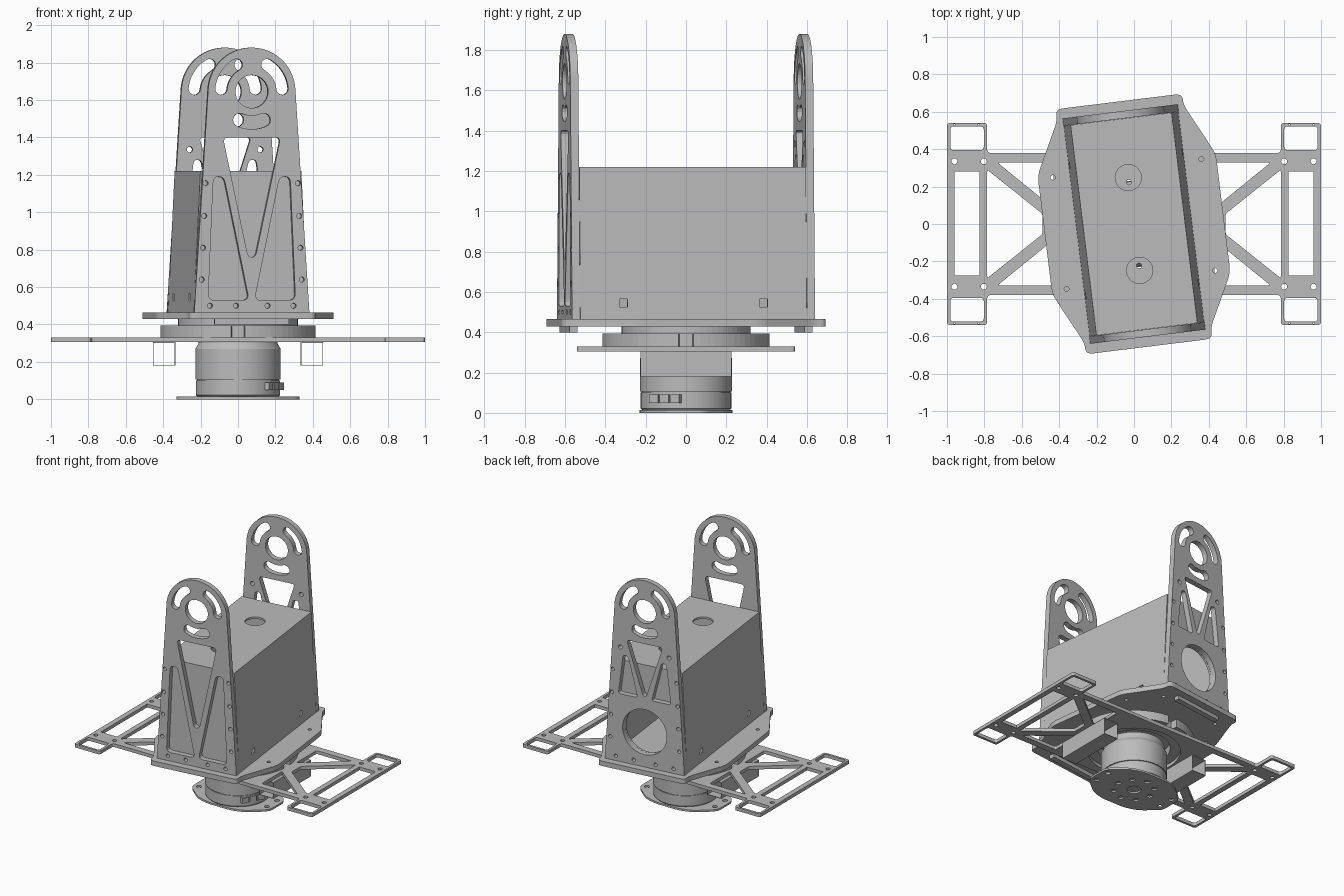
import bpy, math
from math import sin, cos, pi, radians
from mathutils import Matrix

if "Cube" in bpy.data.objects:
    bpy.data.objects.remove(bpy.data.objects["Cube"])

grey = bpy.data.materials.new("machined_grey")
grey.use_nodes = True
GREY = (0.5, 0.5, 0.5, 1)
grey.diffuse_color = GREY
grey.node_tree.nodes["Principled BSDF"].inputs["Base Color"].default_value = GREY

TURN = Matrix.Rotation(radians(7), 4, 'Z')      # upper yoke is turned on its bearing
UPRIGHT = Matrix.Rotation(pi / 2, 4, 'X')       # drawing (x, y) becomes (x, z)
FLAT = Matrix.Identity(4)


# ---- 2D outline helpers ----
def arc(cx, cy, r, a0, a1, n=12):
    return [(cx + r * cos(radians(a0 + (a1 - a0) * i / n)),
             cy + r * sin(radians(a0 + (a1 - a0) * i / n))) for i in range(n + 1)]


def circle(x, y, r, n=32):
    return arc(x, y, r, 0, 360, n)[:-1]


def rect(x0, x1, y0, y1):
    return [(x0, y0), (x1, y0), (x1, y1), (x0, y1)]


def flip_x(pts):
    return [(-x, y) for x, y in pts]


def flip_y(pts):
    return [(x, -y) for x, y in pts]


def rounded(pts, r, n=4):
    """Soften each corner with a short quadratic bend."""
    out = []
    for i, (x, y) in enumerate(pts):
        ends = []
        for px, py in (pts[i - 1], pts[(i + 1) % len(pts)]):
            d = math.hypot(px - x, py - y)
            k = min(r, d * 0.45) / d
            ends.append((x + (px - x) * k, y + (py - y) * k))
        (ax, ay), (bx, by) = ends
        for j in range(n + 1):
            t = j / n
            out.append(((1 - t) ** 2 * ax + 2 * t * (1 - t) * x + t * t * bx,
                        (1 - t) ** 2 * ay + 2 * t * (1 - t) * y + t * t * by))
    return out


def arc_slot(cx, cy, r, a0, a1, w):
    """Curved slot with round ends."""
    e0, e1 = arc(cx, cy, r, a0, a1, 1)
    return (arc(cx, cy, r + w, a0, a1) + arc(*e1, w, a1, a1 + 180, 8)[1:-1]
            + arc(cx, cy, r - w, a1, a0) + arc(*e0, w, a0 + 180, a0 + 360, 8)[1:-1])


# ---- solid helpers ----
def finish(name, mesh, matrix):
    ob = bpy.data.objects.new(name, mesh)
    bpy.context.collection.objects.link(ob)
    mesh.transform(matrix)
    mesh.materials.clear()
    mesh.materials.append(grey)
    return ob


def sheet(name, outline, holes, z0, z1, matrix=FLAT):
    """Extrude an outline with holes between two heights."""
    cu = bpy.data.curves.new(name, 'CURVE')
    cu.dimensions, cu.fill_mode, cu.extrude = '2D', 'BOTH', (z1 - z0) / 2
    for pts in [outline] + holes:
        sp = cu.splines.new('POLY')
        sp.points.add(len(pts) - 1)
        for p, (x, y) in zip(sp.points, pts):
            p.co = (x, y, 0, 1)
        sp.use_cyclic_u = True
    tmp = bpy.data.objects.new(name + "_tmp", cu)
    bpy.context.collection.objects.link(tmp)
    dg = bpy.context.evaluated_depsgraph_get()
    mesh = bpy.data.meshes.new_from_object(tmp.evaluated_get(dg))
    bpy.data.objects.remove(tmp)
    for f in mesh.polygons:
        f.use_smooth = False
    return finish(name, mesh, matrix @ Matrix.Translation((0, 0, (z0 + z1) / 2)))


def lathe(name, profile, n=64):
    """Revolve (radius, z) points, closed at both ends."""
    verts = [(r * cos(2 * pi * i / n), r * sin(2 * pi * i / n), z)
             for r, z in profile for i in range(n)]
    faces = [(k * n + i, k * n + (i + 1) % n, (k + 1) * n + (i + 1) % n, (k + 1) * n + i)
             for k in range(len(profile) - 1) for i in range(n)]
    faces += [tuple(reversed(range(n))), tuple(range(len(verts) - n, len(verts)))]
    mesh = bpy.data.meshes.new(name)
    mesh.from_pydata(verts, [], faces)
    ob = finish(name, mesh, FLAT)
    bpy.context.view_layer.objects.active = ob
    ob.select_set(True)
    bpy.ops.object.shade_smooth_by_angle(angle=radians(30))
    ob.select_set(False)


# ---- upright yoke arms ----
HUB = 1.645
arm = [(-0.2, 0.40), (0.2, 0.40), (0.2, 0.465), (0.31, 0.465)] + arc(0, HUB, 0.235, 3, 177, 40) \
    + [(-0.31, 0.465), (-0.2, 0.465)]
side_slot = arc_slot(0, HUB, 0.165, 5, 60, 0.032)
head = [circle(0, HUB, 0.088), side_slot, flip_x(side_slot), arc_slot(0, HUB, 0.165, -113, -67, 0.036)]
bolts = [circle(s * (0.275 - 0.04 * (z - 0.5)), z, 0.014, 12)
         for s in (-1, 1) for z in (0.64, 0.81, 0.98, 1.155)]
bolts += [circle(x, 0.5, 0.014, 12) for x in (-0.225, -0.085, 0.085, 0.225)]

front_tri = rounded([(0.15, 1.19), (0.207, 1.19), (0.235, 0.53), (0.015, 0.53)], 0.035)
front_vee = rounded([(-0.155, 1.40), (0.155, 1.40), (0.02, 0.76), (-0.02, 0.76)], 0.03)
sheet("front_arm", arm, head + bolts + [front_vee, front_tri, flip_x(front_tri)],
      0.567, 0.607, TURN @ UPRIGHT)

port = circle(0, 0.73, 0.172, 48)
back_tri = rounded([(0.13, 1.28), (0.168, 1.28), (0.205, 0.98), (0.055, 0.98)], 0.02)
back_vee = rounded([(-0.14, 1.40), (0.14, 1.40), (0.012, 1.0), (-0.012, 1.0)], 0.025)
extra = [circle(s * 0.19, 1.335, 0.016, 12) for s in (-1, 1)]
sheet("back_arm", arm, head + bolts + extra + [port, back_vee, back_tri, flip_x(back_tri)],
      -0.607, -0.567, TURN @ UPRIGHT)

# ---- tapered housing between the arms ----
TOP, LOW, T = 1.22, 0.465, 0.015
wall = [(-0.308, LOW), (0.308, LOW), (0.272, TOP), (-0.272, TOP)]
sheet("housing_front_wall", wall, [], 0.55, 0.566, TURN @ UPRIGHT)
sheet("housing_back_wall", wall, [port], -0.566, -0.55, TURN @ UPRIGHT)
sheet("housing_lid", rect(-0.272, 0.272, -0.55, 0.55),
      [circle(0, s * 0.25, 0.07) for s in (-1, 1)], TOP - T, TOP, TURN)
lean = math.atan2(0.036, TOP - LOW)
height = math.hypot(0.036, TOP - LOW)
for s, side in ((1, "left"), (-1, "right")):
    slots = [rect(y - 0.02, y + 0.02, 0.06, 0.1) for y in (-0.35, 0.35)]
    tilt = Matrix.Translation((s * 0.308, 0, LOW)) @ Matrix.Rotation(-s * lean, 4, 'Y')
    stand = Matrix(((0, 0, s, 0), (1, 0, 0, 0), (0, 1, 0, 0), (0, 0, 0, 1)))
    sheet("housing_wall_" + side, rect(-0.55, 0.55, 0, height), slots, -T, 0, TURN @ tilt @ stand)

# ---- turning base plate ----
quarter = [(0.48, 0.32), (0.34, 0.60), (0.34, 0.66)]
half = quarter + flip_x(quarter)[::-1]
base = rounded(half + [(-x, -y) for x, y in half], 0.04)
base_holes = [circle(0, s * 0.225, 0.014, 12) for s in (-1, 1)]
base_holes += [circle(x, s * y, 0.013, 12) for s in (-1, 1)
               for x, y in ((-0.4, 0.3), (0.4, 0.3), (-0.26, 0.52), (0.26, 0.52))]
sheet("base_plate", base, base_holes, 0.428, 0.465, TURN)
bearing_holes = [circle(0, s * 0.225, 0.014, 12) for s in (-1, 1)]
sheet("bearing_disc", circle(0, 0, 0.32, 64), bearing_holes, 0.395, 0.428, TURN)

# ---- notched bearing ring ----
ring = []
for k in range(4):
    ring += arc(0, 0, 0.415, 90 * k + 5, 90 * k + 85, 16)
    ring += arc(0, 0, 0.36, 90 * k + 85, 90 * k + 95, 2)
ring_holes = [circle(0.33 * cos(a), 0.33 * sin(a), 0.013, 12)
              for a in (radians(22.5 + 45 * k) for k in range(8))]
sheet("bearing_ring", ring, [circle(0, 0, 0.25, 64)] + ring_holes, 0.33, 0.395)

# ---- wide mounting frame ----
edge = [(0.785, 0.38), (0.785, 0.54), (1.0, 0.54)]
top_edge = flip_x(edge)[::-1] + edge
frame = rounded(top_edge + flip_y(top_edge)[::-1], 0.018)
cuts = [circle(0, 0, 0.32, 64)]
pocket = rounded(rect(0.803, 0.982, 0.395, 0.522), 0.02)
gusset = rounded([(0.73, 0.328), (0.43, 0.328), (0.43, 0.085)], 0.012)
for flip in (lambda p: p, flip_x):
    cuts.append(flip(rect(0.825, 0.96, -0.275, 0.28)))
    cuts.append(flip(rounded([(0.785, 0.29), (0.785, -0.29), (0.49, -0.055), (0.49, 0.055)], 0.012)))
    for part in (pocket, gusset):
        cuts += [flip(part), flip(flip_y(part))]
    for s in (-1, 1):
        cuts += [flip(circle(x, s * 0.335, 0.016, 12)) for x in (0.803, 0.96)]
        cuts += [flip(circle(x, s * 0.531, 0.005, 8)) for x in (0.83, 0.96)]
sheet("mounting_frame", frame, cuts, 0.305, 0.33)

# ---- hollow square tubes under the frame ----
for s, side in ((1, "left"), (-1, "right")):
    x = s * 0.395
    sheet("tube_" + side, rect(x - 0.06, x + 0.06, 0.18, 0.305),
          [rect(x - 0.056, x + 0.056, 0.184, 0.301)], -0.225, 0.225, UPRIGHT)

# ---- drive motor ----
lathe("motor", [(0.215, 0.012), (0.225, 0.022), (0.225, 0.1), (0.22, 0.1), (0.22, 0.106),
                (0.228, 0.106), (0.228, 0.27), (0.21, 0.3), (0.21, 0.34), (0.12, 0.34), (0.12, 0.395)])
plug_turn = Matrix.Rotation(radians(-28), 4, 'Z')
for i, y in enumerate((-0.06, 0, 0.06)):
    sheet("motor_socket_%d" % (i + 1), rect(0.19, 0.232, y - 0.025, y + 0.025),
          [rect(0.215, 0.228, y - 0.015, y + 0.015)], 0.05, 0.09, plug_turn)

# ---- foot plate with lightening holes ----
corner = [(0.33, 0.09), (0.2, 0.2), (0.1, 0.23)]
foot_half = corner + flip_x(corner)[::-1]
foot = rounded(foot_half + [(-x, -y) for x, y in foot_half], 0.04)
foot_holes = [circle(0, 0, 0.05)]
foot_holes += [circle(0.14 * cos(a), 0.14 * sin(a), 0.02, 16)
               for a in (radians(45 * k) for k in range(8))]
foot_holes += [circle(s * 0.285, y, 0.018, 16) for s in (-1, 1) for y in (-0.06, 0.06)]
sheet("foot_plate", foot, foot_holes, 0, 0.014)
